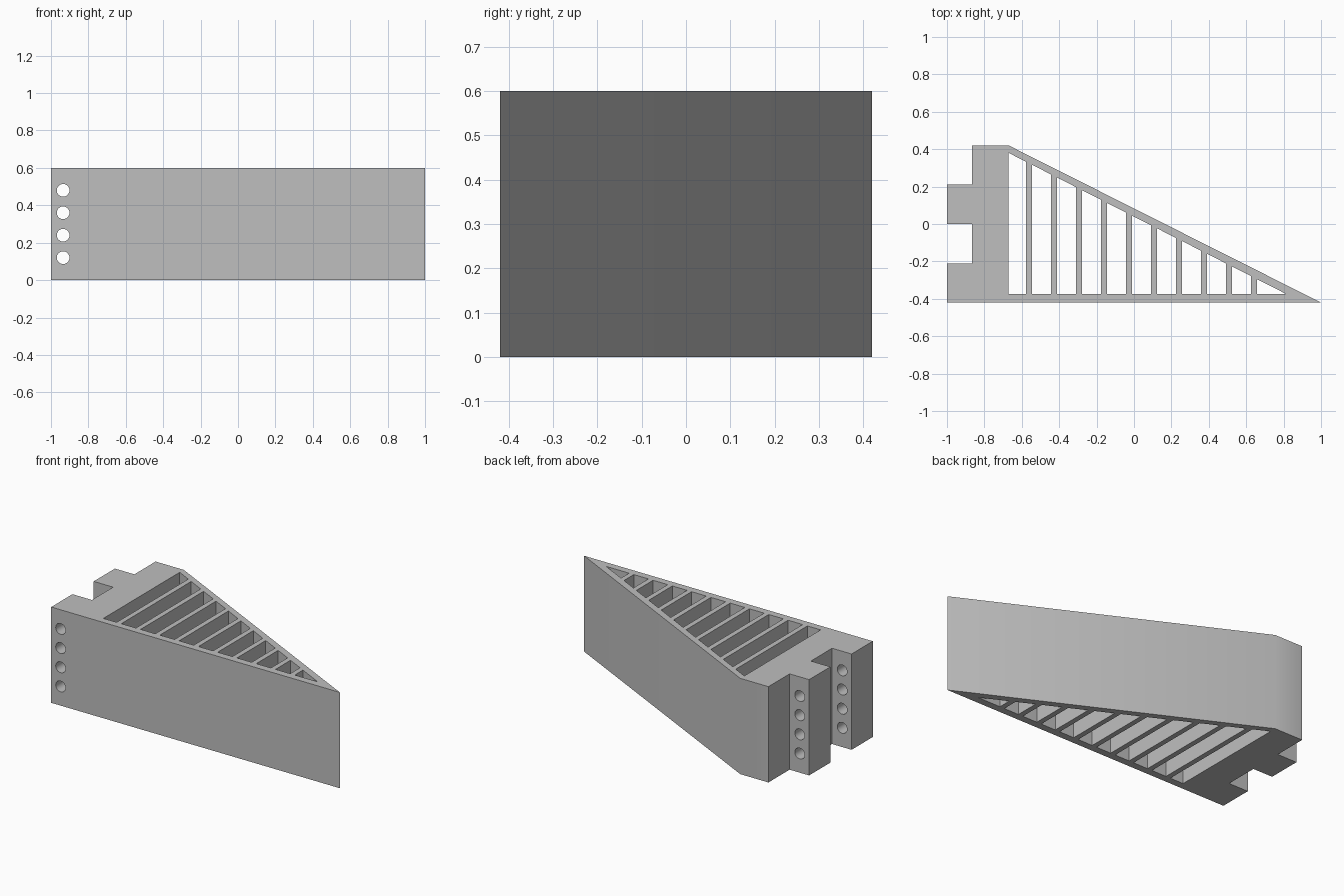
import bpy
import bmesh
import math
from mathutils import Matrix, Vector

cube = bpy.data.objects.get("Cube")
if cube:
    bpy.data.objects.remove(cube, do_unlink=True)

HEIGHT = 0.6
BACK = 0.42          # half depth
BLOCK_X = -0.67      # where the solid block meets the ribbed wedge
NOTCH_X = -0.865     # depth of the hinge notches


def add_prism(bm, points, z0, z1):
    """Extrude a plan outline from z0 to z1."""
    face = bm.faces.new([bm.verts.new((x, y, z0)) for x, y in points])
    grown = bmesh.ops.extrude_face_region(bm, geom=[face])["geom"]
    verts = [v for v in grown if isinstance(v, bmesh.types.BMVert)]
    bmesh.ops.translate(bm, verts=verts, vec=Vector((0, 0, z1 - z0)))


def finish(bm, name):
    bmesh.ops.recalc_face_normals(bm, faces=bm.faces)
    mesh = bpy.data.meshes.new(name)
    bm.to_mesh(mesh)
    bm.free()
    obj = bpy.data.objects.new(name, mesh)
    bpy.context.collection.objects.link(obj)
    return obj


# Wedge body with two hinge teeth on its thick end
bm = bmesh.new()
outline = [(-1, -BACK), (1, -BACK), (BLOCK_X, BACK), (NOTCH_X, BACK),
           (NOTCH_X, BACK / 2), (-1, BACK / 2), (-1, 0), (NOTCH_X, 0),
           (NOTCH_X, -BACK / 2), (-1, -BACK / 2)]
add_prism(bm, outline, 0, HEIGHT)
wedge = finish(bm, "ribbed_wedge")

# Cutter: open pockets between the ribs
bm = bmesh.new()
FLOOR, PEAK, TIP = -0.375, 0.38, 0.815
RIBS, PITCH, RIB_WIDTH, FIRST_RIB = 10, 0.1336, 0.032, -0.578


def slope(x):
    return PEAK + (FLOOR - PEAK) * (x - BLOCK_X) / (TIP - BLOCK_X)


left = BLOCK_X
for i in range(RIBS):
    right = FIRST_RIB + i * PITCH
    add_prism(bm, [(left, FLOOR), (right, FLOOR),
                   (right, slope(right)), (left, slope(left))], -0.1, HEIGHT + 0.1)
    left = right + RIB_WIDTH
add_prism(bm, [(left, FLOOR), (TIP, FLOOR), (left, slope(left))], -0.1, HEIGHT + 0.1)

# Cutter: pin holes running through both teeth
for i in range(1, 5):
    place = Matrix.Translation((-0.935, 0, i * HEIGHT / 5)) @ Matrix.Rotation(math.pi / 2, 4, "X")
    bmesh.ops.create_cone(bm, cap_ends=True, segments=32, radius1=0.034,
                          radius2=0.034, depth=1.2, matrix=place)
cutter = finish(bm, "pocket_cutter")
cutter.hide_render = True

# Cut the openings
cut = wedge.modifiers.new("openings", "BOOLEAN")
cut.operation = "DIFFERENCE"
cut.solver = "EXACT"
cut.object = cutter
bpy.ops.object.select_all(action="DESELECT")
wedge.select_set(True)
bpy.context.view_layer.objects.active = wedge
bpy.ops.object.modifier_apply(modifier=cut.name)
bpy.data.objects.remove(cutter, do_unlink=True)

# Plain grey finish
grey = bpy.data.materials.new("light_grey")
grey.use_nodes = True
colour = (0.52, 0.52, 0.52, 1)
grey.diffuse_color = colour
grey.node_tree.nodes["Principled BSDF"].inputs["Base Color"].default_value = colour
wedge.data.materials.clear()
wedge.data.materials.append(grey)
bpy.ops.object.shade_smooth_by_angle(angle=math.radians(30))
